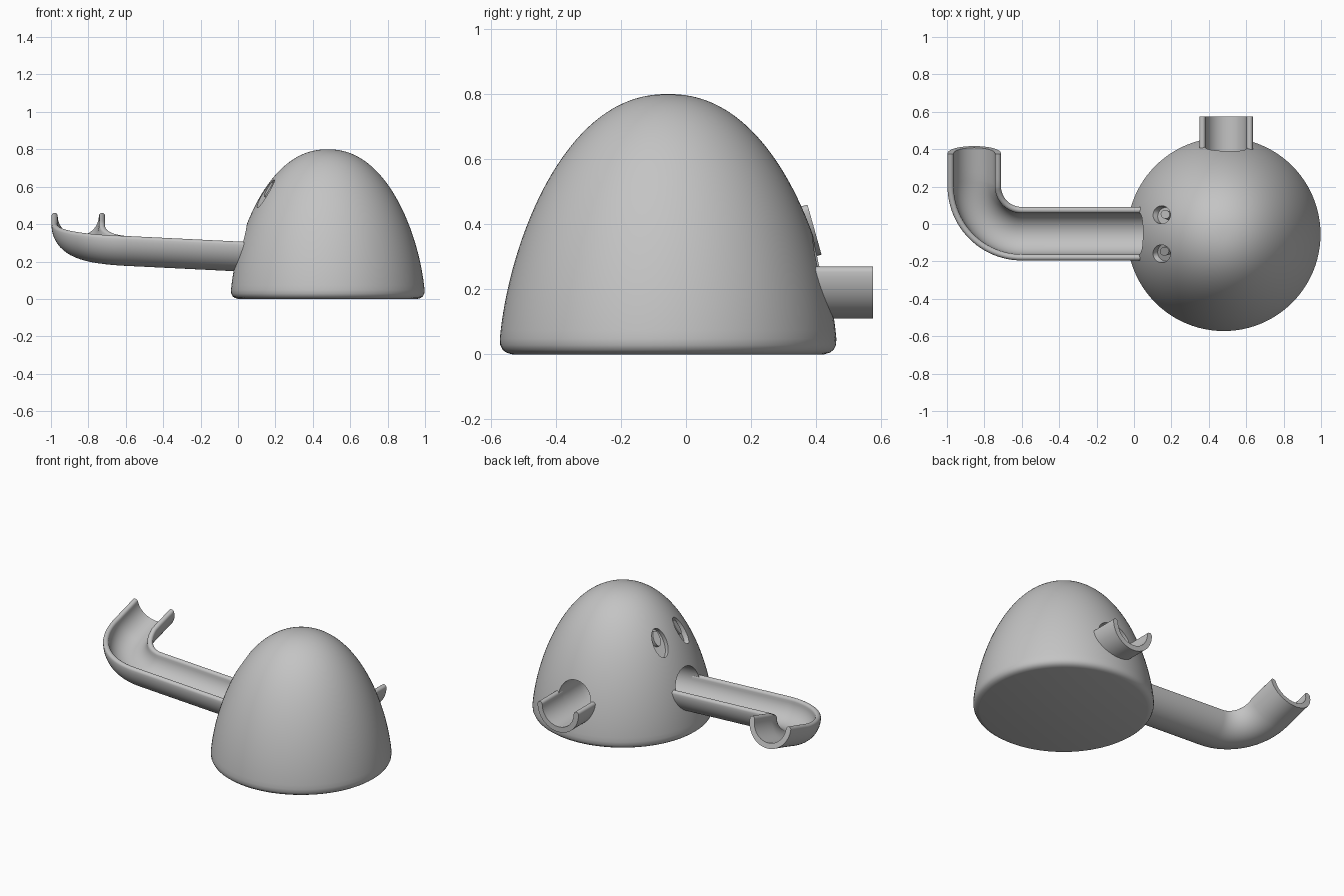
import bpy, bmesh
from math import sin, cos, pi, radians
from mathutils import Vector, Matrix

cube = bpy.data.objects.get("Cube")
if cube:
    bpy.data.objects.remove(cube, do_unlink=True)

grey = bpy.data.materials.new("plain_grey")
grey.use_nodes = True
grey.diffuse_color = (0.55, 0.55, 0.55, 1)
grey.node_tree.nodes["Principled BSDF"].inputs["Base Color"].default_value = grey.diffuse_color

CENTRE = Vector((0.48, -0.055, 0))
HEIGHT = 0.8
OUTER, INNER = 0.143, 0.110
Z = Vector((0, 0, 1))


def make_object(name, bm):
    bmesh.ops.recalc_face_normals(bm, faces=bm.faces)
    mesh = bpy.data.meshes.new(name)
    bm.to_mesh(mesh)
    bm.free()
    mesh.materials.append(grey)
    ob = bpy.data.objects.new(name, mesh)
    bpy.context.collection.objects.link(ob)
    return ob


def smooth(ob, angle=35):
    bpy.ops.object.select_all(action='DESELECT')
    ob.select_set(True)
    bpy.context.view_layer.objects.active = ob
    bpy.ops.object.shade_smooth_by_angle(angle=radians(angle))


def sweep(name, section, path):
    """Sweep a closed (side, up) section along a path and cap both ends."""
    bm = bmesh.new()
    rings = []
    for i, p in enumerate(path):
        t = (path[min(i + 1, len(path) - 1)] - path[max(i - 1, 0)]).normalized()
        side = t.cross(Z).normalized()
        up = side.cross(t)
        rings.append([bm.verts.new(p + side * a + up * b) for a, b in section])
    n = len(section)
    for r0, r1 in zip(rings, rings[1:]):
        for k in range(n):
            bm.faces.new((r0[k], r0[(k + 1) % n], r1[(k + 1) % n], r1[k]))
    bm.faces.new(rings[0])
    bm.faces.new(rings[-1])
    return make_object(name, bm)


def arc(radius, start, end, steps, cx=0.0):
    return [(cx + radius * cos(start + (end - start) * i / steps),
             radius * sin(start + (end - start) * i / steps)) for i in range(steps + 1)]


# Half pipe section with rounded rims, and a full round for the tunnel
mid, cap = (OUTER + INNER) / 2, (OUTER - INNER) / 2
trough = (arc(OUTER, pi, 2 * pi, 28) + arc(cap, 0, pi, 8, mid)[1:-1]
          + arc(INNER, 2 * pi, pi, 28) + arc(cap, 0, pi, 8, -mid)[1:-1])
round_section = arc(INNER + 0.003, 0, 2 * pi, 48)[:-1]


def dome_radius(z):
    return 0.52 * (1 - (z / HEIGHT) ** 1.6) ** 0.46


# Dome body, turned from a profile with a rounded foot
profile = [(0, 0), (0.48, 0), (0.497, 0.005), (0.509, 0.014), (0.516, 0.028)]
for i in range(49):
    z = HEIGHT * sin(0.06 + (pi / 2 - 0.06) * i / 48)
    profile.append((dome_radius(z) if i < 48 else 0, z))
bm = bmesh.new()
verts = [bm.verts.new(CENTRE + Vector((r, 0, z))) for r, z in profile]
edges = [bm.edges.new(pair) for pair in zip(verts, verts[1:])]
bmesh.ops.spin(bm, geom=verts + edges, cent=CENTRE, axis=Z, angle=2 * pi, steps=96)
bmesh.ops.remove_doubles(bm, verts=bm.verts, dist=0.0001)
body = make_object("dome_body", bm)

# Tunnel turning from the mouth to the rear outlet
TURN = 0.252
tunnel_path = [Vector((-0.2, -0.052, 0.299)), Vector((0.1, -0.052, 0.285))]
for i in range(17):
    a = pi / 2 * i / 16
    tunnel_path.append(Vector((0.24 + TURN * sin(a), 0.2 - TURN * cos(a), 0.279 - 0.026 * i / 16)))
tunnel_path += [Vector((0.492, 0.3, 0.253)), Vector((0.492, 0.7, 0.253))]
cutters = [sweep("tunnel_cutter", round_section, tunnel_path)]


# Eyes: oval sockets sunk into the dome, each with a raised oval pupil
def oval(name, matrix, half_w, half_h, low, high):
    bm = bmesh.new()
    shape = (matrix @ Matrix.Translation((0, 0, (low + high) / 2))
             @ Matrix.Diagonal((half_w, half_h, 1, 1)))
    bmesh.ops.create_cone(bm, cap_ends=True, segments=40, radius1=1, radius2=1,
                          depth=high - low, matrix=shape)
    return make_object(name, bm)


EYE_Z = 0.565
slope = (dome_radius(EYE_Z + 0.05) - dome_radius(EYE_Z - 0.05)) / 0.1
for name, dy in (("left", 0.105), ("right", -0.105)):
    radial = Vector((-0.335, dy, 0)).normalized()
    normal = (radial - Z * slope).normalized()
    up = (Z + radial * slope).normalized()
    side = up.cross(normal)
    pos = CENTRE + radial * dome_radius(EYE_Z) + Z * EYE_Z
    frame = Matrix.Translation(pos) @ Matrix((side, up, normal)).transposed().to_4x4()
    cutters.append(oval(name + "_socket_cutter", frame, 0.048, 0.088, -0.035, 0.06))
    pupil_frame = frame @ Matrix.Translation((-0.008, 0.03, 0))
    smooth(oval(name + "_eye_pupil", pupil_frame, 0.023, 0.046, -0.05, -0.006))

# Cut the tunnel and sockets, then discard the cutters
for cutter in cutters:
    cutter.hide_render = True
    mod = body.modifiers.new(cutter.name, 'BOOLEAN')
    mod.operation = 'DIFFERENCE'
    mod.solver = 'EXACT'
    mod.object = cutter
graph = bpy.context.evaluated_depsgraph_get()
cut_mesh = bpy.data.meshes.new_from_object(body.evaluated_get(graph))
body.modifiers.clear()
body.data = cut_mesh
for cutter in cutters:
    bpy.data.objects.remove(cutter, do_unlink=True)
smooth(body)

# Long curved chute: rising end, quarter bend, gentle run into the mouth
BEND = 0.254
chute_path = [Vector((-0.854, 0.378 - 0.178 * i / 4, 0.444 - 0.05 * i / 4)) for i in range(4)]
for i in range(25):
    t = 1 - i / 24
    a = t * pi / 2
    chute_path.append(Vector((-0.6 - BEND * sin(a), 0.202 - BEND * cos(a),
                              0.32 + 0.022 * t + 0.052 * t ** 2.2)))
chute_path += [Vector((-0.6 + 0.67 * i / 4, -0.052, 0.32 - 0.033 * i / 4)) for i in range(1, 5)]
smooth(sweep("chute", trough, chute_path))

# Short outlet spout at the rear
smooth(sweep("outlet_spout", trough, [Vector((0.492, y, 0.253)) for y in (0.37, 0.575)]))
